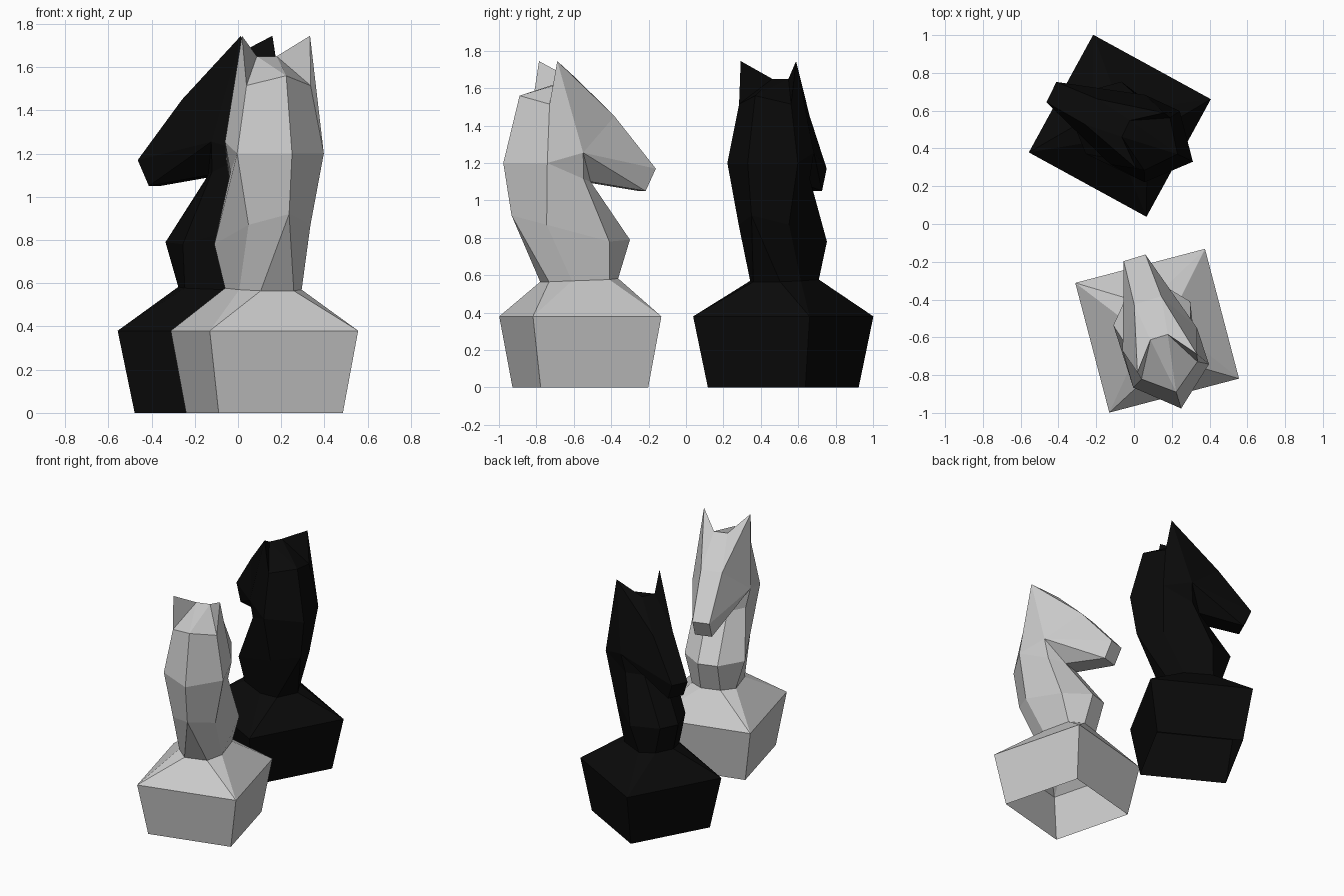
import bpy, bmesh
from math import radians
from mathutils import Matrix, Vector

if "Cube" in bpy.data.objects:
    bpy.data.objects.remove(bpy.data.objects["Cube"])

TWIST = Matrix.Rotation(radians(-2.5), 3, 'Z')   # plinth is turned slightly against the horse

# Half cross-sections, back to front: (sideways, forward, up)
PLINTH = [[(h, -h, z), (h, -h, z), (h, h, z), (h, h, z)]
          for h, z in ((0.297, 0.0), (0.355, 0.38))]
NECK = [
    [(0.08, -0.20, 0.565), (0.151, -0.094, 0.57), (0.156, 0.114, 0.577), (0.07, 0.19, 0.583)],
    [(0, -0.385, 0.92), (0.15, -0.235, 0.87), (0.213, 0.096, 0.78), (0.07, 0.256, 0.79)],
    [(0, -0.431, 1.20), (0.21, -0.25, 1.20), (0.176, -0.036, 1.115), (0.07, 0.036, 1.10)],
]
# Head landmarks on one side
HEAD = {
    'mane': (0, -0.431, 1.20), 'cheek': (0.21, -0.25, 1.20),
    'throat_side': (0.176, -0.036, 1.115), 'throat': (0.07, 0.036, 1.10),
    'poll': (0, -0.34, 1.56), 'temple': (0.155, -0.22, 1.515),
    'ear': (0.165, -0.18, 1.745), 'crown': (0.048, -0.035, 1.65),
    'brow': (0.075, 0.168, 1.45), 'jaw': (0.206, -0.048, 1.255),
    'nose': (0.06, 0.404, 1.17), 'lip': (0.06, 0.347, 1.05),
}
HEAD_FACES = ['mane cheek temple poll', 'cheek jaw ear temple', 'cheek throat_side jaw',
              'poll temple crown', 'crown temple ear', 'ear brow crown', 'ear jaw brow',
              'jaw nose brow', 'jaw lip nose', 'throat_side throat jaw', 'jaw throat lip']
HEAD_STRIP = ['poll', 'crown', 'brow', 'nose', 'lip', 'throat']


def flip(p):
    return (-p[0], p[1], p[2])


def knight(name, centre, angle, colour=None):
    bm = bmesh.new()
    verts = {}

    def face(points):
        vs = []
        for p in points:
            key = tuple(round(c, 4) + 0.0 for c in p)
            if key not in verts:
                verts[key] = bm.verts.new(key)
            if verts[key] not in vs:
                vs.append(verts[key])
        if len(vs) > 2:
            bm.faces.new(vs)

    # Hollow plinth and neck, lofted through mirrored sections
    rings = []
    for i, half in enumerate(PLINTH + NECK):
        ring = half + [flip(p) for p in reversed(half)]
        rings.append([TWIST @ Vector(p) for p in ring] if i < 2 else ring)
    for a, b in zip(rings, rings[1:]):
        for i in range(8):
            j = (i + 1) % 8
            face([a[i], a[j], b[j], b[i]])

    # Both sides of the head, then the strip joining them
    for names in HEAD_FACES:
        pts = [HEAD[n] for n in names.split()]
        face(pts)
        face([flip(p) for p in reversed(pts)])
    for m, n in zip(HEAD_STRIP, HEAD_STRIP[1:]):
        a, b = HEAD[m], HEAD[n]
        face([a, b, flip(b), flip(a)])

    bmesh.ops.recalc_face_normals(bm, faces=bm.faces[:])
    mesh = bpy.data.meshes.new(name)
    bm.to_mesh(mesh)
    bm.free()
    obj = bpy.data.objects.new(name, mesh)
    obj.location = (*centre, 0)
    obj.rotation_euler.z = radians(angle)
    bpy.context.collection.objects.link(obj)
    if colour:
        mat = bpy.data.materials.new(name + "_paint")
        mat.diffuse_color = colour
        mat.use_nodes = True
        mat.node_tree.nodes["Principled BSDF"].inputs["Base Color"].default_value = mat.diffuse_color
        mesh.materials.append(mat)


# The two chess pieces
knight("light_knight", (0.1225, -0.565), 17.2)
knight("dark_knight", (-0.075, 0.52), 63.8, (0.003, 0.003, 0.003, 1))
